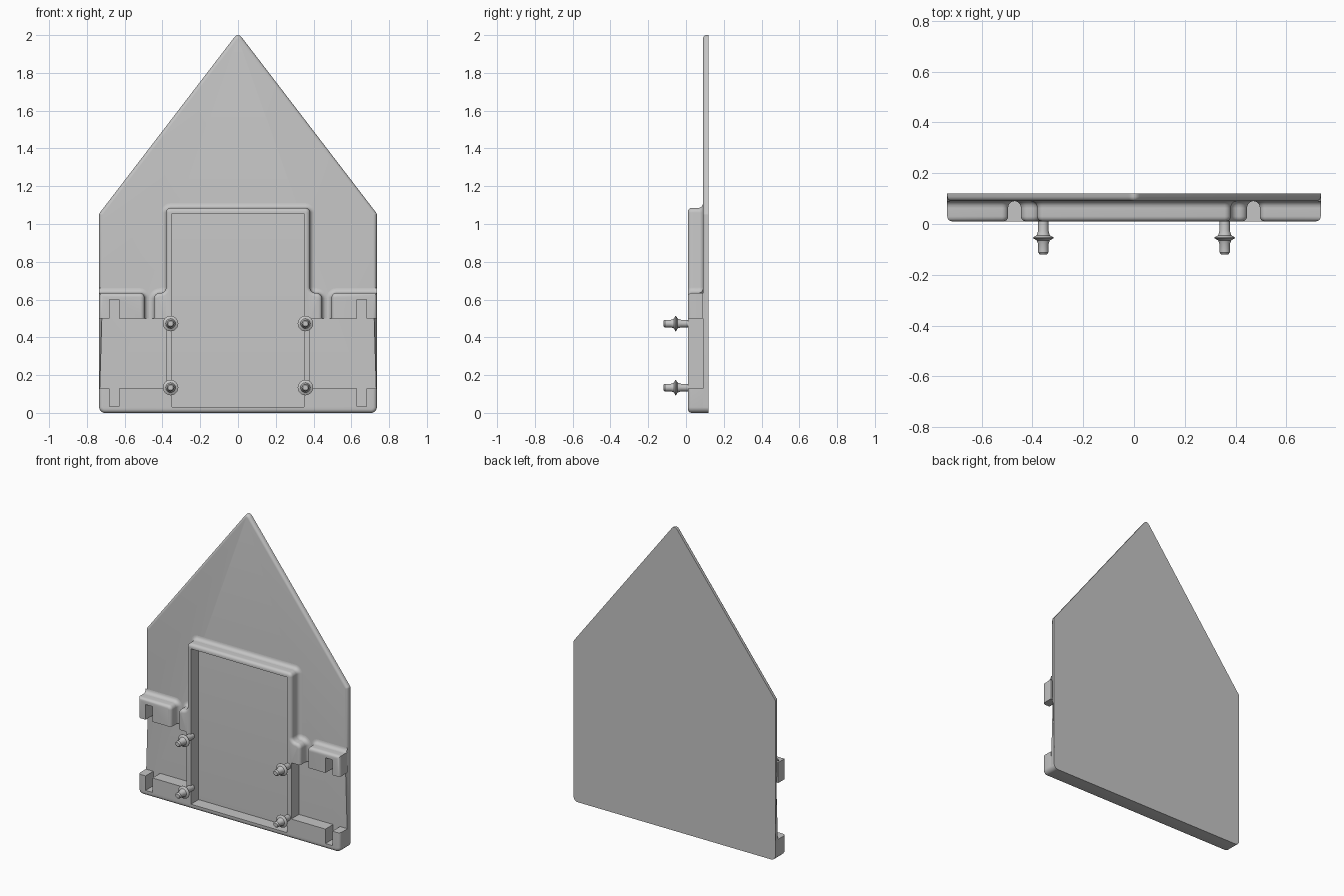
import bpy, bmesh, math
from mathutils import Vector

if "Cube" in bpy.data.objects:
    bpy.data.objects.remove(bpy.data.objects["Cube"])

SHADE = (0.56, 0.56, 0.56, 1)
grey = bpy.data.materials.new("plain grey")
grey.use_nodes = True
grey.diffuse_color = SHADE
grey.node_tree.nodes["Principled BSDF"].inputs["Base Color"].default_value = SHADE

W = 0.735                             # half width
BACK, FLOOR, FACE = 0.12, 0.09, 0.01  # depths along y


def rounded(points, closed=True, steps=5):
    """2D points (x, z[, radius]); corners with a radius become arcs."""
    out, n = [], len(points)
    for i, pt in enumerate(points):
        p = Vector(pt[:2])
        if len(pt) < 3 or (not closed and i in (0, n - 1)):
            out.append(p)
            continue
        a = (Vector(points[i - 1][:2]) - p).normalized()
        b = (Vector(points[(i + 1) % n][:2]) - p).normalized()
        half = a.angle(b) / 2
        centre = p + (a + b).normalized() * pt[2] / math.sin(half)
        t = pt[2] / math.tan(half)
        s, e = p + a * t - centre, p + b * t - centre
        for k in range(steps + 1):
            out.append(centre + s.lerp(e, k / steps).normalized() * pt[2])
    return out


def finish(bm, name):
    bmesh.ops.recalc_face_normals(bm, faces=bm.faces)
    mesh = bpy.data.meshes.new(name)
    bm.to_mesh(mesh)
    bm.free()
    mesh.materials.append(grey)
    obj = bpy.data.objects.new(name, mesh)
    bpy.context.collection.objects.link(obj)
    obj.modifiers.new("mirror", 'MIRROR')
    bpy.ops.object.select_all(action='DESELECT')
    obj.select_set(True)
    bpy.context.view_layer.objects.active = obj
    bpy.ops.object.shade_smooth_by_angle(angle=math.radians(35))


def slab(name, outline, front, back, soft, radius):
    """Extrude an outline along y and round the front edges chosen by soft(x, z)."""
    bm = bmesh.new()
    face = bm.faces.new([bm.verts.new((p.x, front, p.y)) for p in outline])
    ext = bmesh.ops.extrude_face_region(bm, geom=[face], use_keep_orig=True)
    for v in ext["geom"]:
        if isinstance(v, bmesh.types.BMVert):
            v.co.y = back
    bmesh.ops.recalc_face_normals(bm, faces=bm.faces)
    edges = []
    for e in bm.edges:
        m = (e.verts[0].co + e.verts[1].co) / 2
        if all(abs(v.co.y - front) < 1e-4 for v in e.verts) and m.x > 0.001 and soft(m.x, m.z):
            edges.append(e)
    bmesh.ops.bevel(bm, geom=edges, offset=radius, segments=4, profile=0.5,
                    affect='EDGES', clamp_overlap=False)
    # Open the centre seam for mirroring
    seam = [f for f in bm.faces if all(abs(v.co.x) < 1e-4 for v in f.verts)]
    bmesh.ops.delete(bm, geom=seam, context='FACES')
    finish(bm, name)


def fillet(name, path, side, radius=0.025, steps=5):
    """Concave strip joining a wall that follows the path to the plate."""
    bm = bmesh.new()
    rows = []
    for i, p in enumerate(path):
        d0 = (p - path[max(i - 1, 0)]).normalized()
        d1 = (path[min(i + 1, len(path) - 1)] - p).normalized()
        d0, d1 = (d0 if d0.length else d1), (d1 if d1.length else d0)
        n0, n1 = Vector((d0.y, -d0.x)), Vector((d1.y, -d1.x))
        miter = side * (n0 + n1) / (1 + n0.dot(n1))
        row = []
        for k in range(steps + 1):
            t = math.pi / 2 * k / steps
            q = p + miter * radius * (1 - math.sin(t))
            row.append(bm.verts.new((q.x, FLOOR - radius * (1 - math.cos(t)), q.y)))
        rows.append(row)
    for a, b in zip(rows, rows[1:]):
        for k in range(steps):
            bm.faces.new((a[k], a[k + 1], b[k + 1], b[k]))
    finish(bm, name)


# Gabled back plate
plate = rounded([(0, 0), (W, 0, 0.03), (W, 0.635), (W, 1.055, 0.02),
                 (0.022, 1.985), (0.012, 1.996), (0, 2.0)])
slab("back_plate", plate, FLOOR, BACK, lambda x, z: z > 0.64, 0.018)

# Door frame with side tabs, bottom ledge and slotted corners
tab = [(0.445, 0.5), (0.445, 0.635, 0.03), (0.381, 0.635, 0.03), (0.381, 1.085, 0.025), (0, 1.085)]
frame = [(0, 0), (W, 0, 0.03), (W, 0.13), (0.68, 0.13), (0.68, 0.035), (0.63, 0.035),
         (0.63, 0.13), (0.381, 0.13), (0.381, 0.5)] + tab + [(0, 1.055), (0.35, 1.055),
         (0.35, 0.032), (0, 0.032)]


def frame_soft(x, z):
    return z < 0.02 or x > 0.73 or (z > 0.51 and (x > 0.36 or z > 1.072))


slab("door_frame", rounded(frame), FACE, FLOOR, frame_soft, 0.02)
fillet("door_frame_fillet", rounded(tab, closed=False), 1)

# Notched upper side brackets
bracket = [(0.63, 0.5), (0.63, 0.6), (0.68, 0.6), (0.68, 0.5), (W, 0.5), (W, 0.635),
           (0.495, 0.635, 0.025), (0.495, 0.5)]
slab("side_bracket", rounded(bracket), FACE, FLOOR,
     lambda x, z: z > 0.61 or x > 0.73 or (x < 0.52 and z > 0.501), 0.02)
fillet("side_bracket_fillet",
       rounded([(0.495, 0.5), (0.495, 0.635, 0.025), (W, 0.635)], closed=False), -1)

# Turned pegs with a sharp collar: (radius, y)
peg = [(0.02, 0.03), (0.02, -0.025), (0.026, -0.045), (0.041, -0.053), (0.041, -0.056),
       (0.026, -0.064), (0.02, -0.08), (0.02, -0.112), (0.014, -0.12), (0, -0.12)]
for level, z in (("lower", 0.134), ("upper", 0.473)):
    bm = bmesh.new()
    verts = [bm.verts.new((0.357 + r, y, z)) for r, y in peg]
    edges = [bm.edges.new(pair) for pair in zip(verts, verts[1:])]
    bmesh.ops.spin(bm, geom=verts + edges, cent=(0.357, 0, z), axis=(0, 1, 0),
                   angle=math.tau, steps=20)
    bmesh.ops.remove_doubles(bm, verts=bm.verts, dist=1e-4)
    finish(bm, level + "_pegs")
